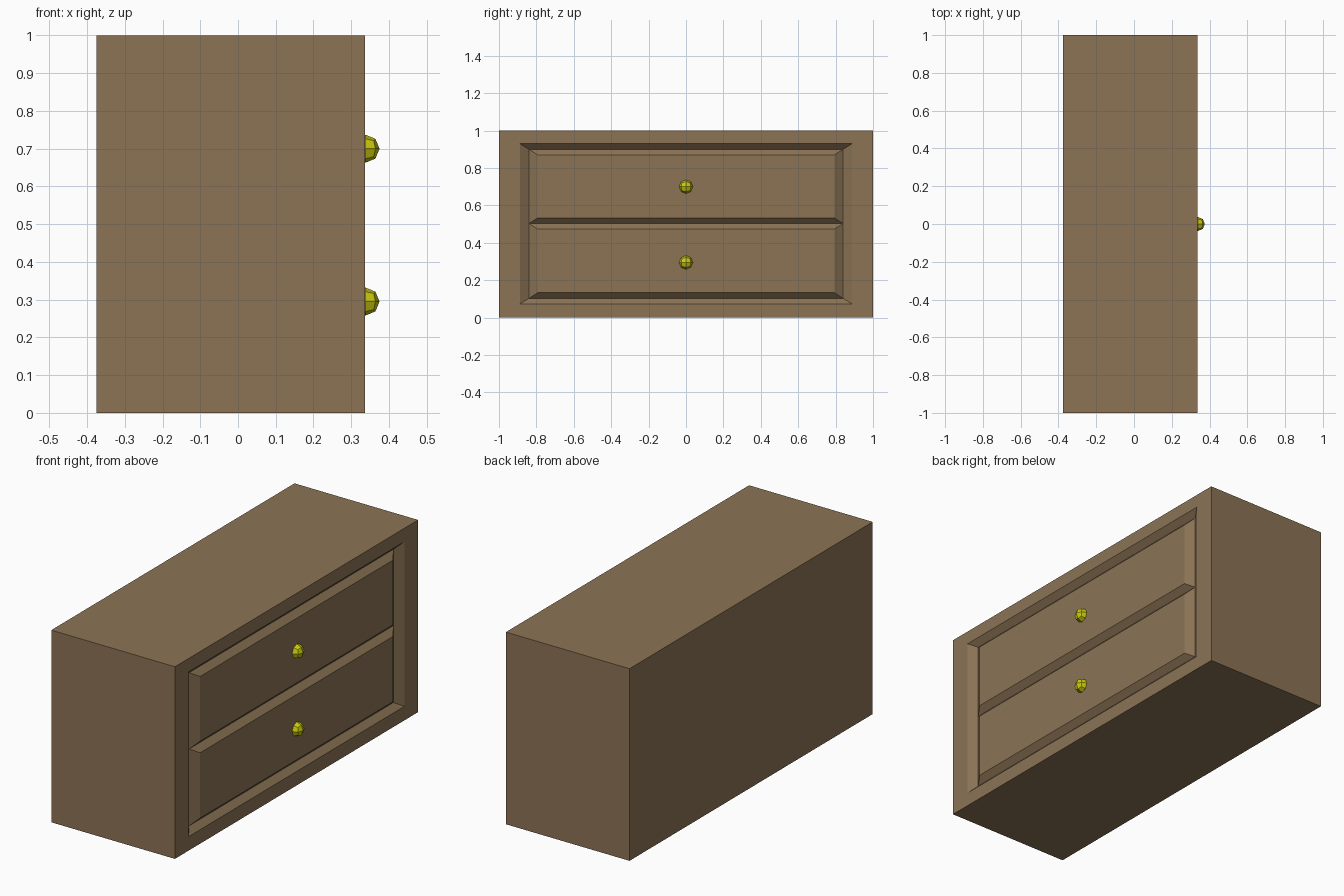
import bpy, bmesh
from mathutils import Vector

if "Cube" in bpy.data.objects:
    bpy.data.objects.remove(bpy.data.objects["Cube"])


def material(name, rgb):
    m = bpy.data.materials.new(name)
    m.diffuse_color = (*rgb, 1)
    m.use_nodes = True
    m.node_tree.nodes["Principled BSDF"].inputs["Base Color"].default_value = m.diffuse_color
    return m


def finish(bm, name, mat):
    bmesh.ops.recalc_face_normals(bm, faces=bm.faces)
    me = bpy.data.meshes.new(name)
    bm.to_mesh(me)
    bm.free()
    me.materials.append(mat)
    ob = bpy.data.objects.new(name, me)
    bpy.context.collection.objects.link(ob)
    return ob


wood = material("brown wood", (0.26, 0.172, 0.091))
brass = material("yellow knob", (0.60, 0.60, 0.004))

BACK, FRONT, DEPTH = -0.375, 0.337, 0.03

# Cabinet: drawer face is a grid whose groove lines are pushed in as V-grooves
ys = [-1, -0.888, -0.84, -0.793, 0.793, 0.84, 0.888, 1]
zs = [0, 0.073, 0.103, 0.133, 0.473, 0.503, 0.533, 0.87, 0.90, 0.93, 1]
groove_z = (0.103, 0.503, 0.90)


def is_deep(y, z):
    on_side = abs(y) == 0.84 and 0.103 <= z <= 0.90
    on_rail = z in groove_z and abs(y) <= 0.84
    return on_side or on_rail


bm = bmesh.new()
grid = [[bm.verts.new((FRONT - DEPTH * is_deep(y, z), y, z)) for z in zs] for y in ys]
for i in range(len(ys) - 1):
    for j in range(len(zs) - 1):
        a, b, c, d = grid[i][j], grid[i + 1][j], grid[i + 1][j + 1], grid[i][j + 1]
        deep = [v.co.x < FRONT - 0.01 for v in (a, b, c, d)]
        if sum(deep) in (1, 3):
            # mitre the corner along the diagonal through the odd vertex
            if deep[0] != deep[2]:
                bm.faces.new((a, b, c))
                bm.faces.new((a, c, d))
            else:
                bm.faces.new((a, b, d))
                bm.faces.new((b, c, d))
        else:
            bm.faces.new((a, b, c, d))

# Cabinet sides, top, bottom and back
rim = ([grid[i][0] for i in range(len(ys))],
       [grid[-1][j] for j in range(len(zs))],
       [grid[i][-1] for i in reversed(range(len(ys)))],
       [grid[0][j] for j in reversed(range(len(zs)))])
corners = [bm.verts.new((BACK, y, z)) for y, z in ((-1, 0), (1, 0), (1, 1), (-1, 1))]
for k, edge in enumerate(rim):
    bm.faces.new(edge + [corners[(k + 1) % 4], corners[k]])
bm.faces.new(corners)
finish(bm, "cabinet", wood)

# Knobs: once-subdivided cubes rounded into low-poly balls, half sunk in the drawers
for name, z in (("upper_knob", 0.70), ("lower_knob", 0.295)):
    bm = bmesh.new()
    bmesh.ops.create_cube(bm, size=1)
    bmesh.ops.subdivide_edges(bm, edges=bm.edges[:], cuts=1, use_grid_fill=True)
    for v in bm.verts:
        v.co = v.co.normalized() * 0.037 + Vector((0.338, 0, z))
    finish(bm, name, brass)
